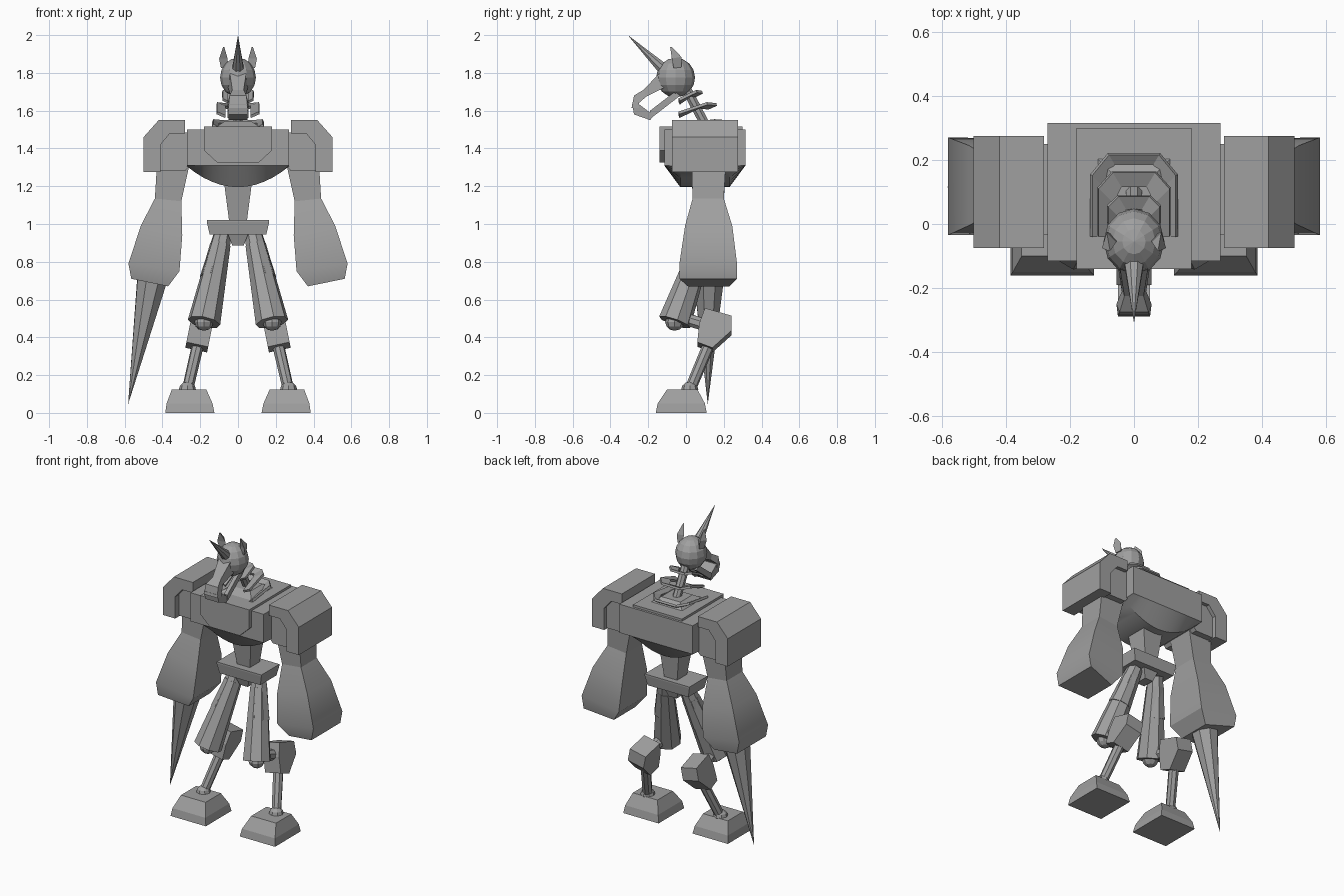
import bpy, bmesh, math
from mathutils import Vector, Matrix

if "Cube" in bpy.data.objects:
    bpy.data.objects.remove(bpy.data.objects["Cube"])

grey = bpy.data.materials.new("mid_grey")
grey.diffuse_color = (0.35, 0.35, 0.35, 1)
grey.use_nodes = True
grey.node_tree.nodes["Principled BSDF"].inputs["Base Color"].default_value = grey.diffuse_color


def finish(name, bm, smooth=False):
    bmesh.ops.recalc_face_normals(bm, faces=bm.faces[:])
    me = bpy.data.meshes.new(name)
    bm.to_mesh(me)
    bm.free()
    me.materials.append(grey)
    ob = bpy.data.objects.new(name, me)
    bpy.context.collection.objects.link(ob)
    if smooth:
        bpy.ops.object.select_all(action='DESELECT')
        ob.select_set(True)
        bpy.context.view_layer.objects.active = ob
        bpy.ops.object.shade_smooth_by_angle(angle=math.radians(30))
    return ob


def loft(name, rings, smooth=False):
    """Closed solid through rings with equal point counts."""
    bm = bmesh.new()
    vs = [[bm.verts.new(p) for p in r] for r in rings]
    n = len(vs[0])
    for a, b in zip(vs, vs[1:]):
        for i in range(n):
            j = (i + 1) % n
            bm.faces.new((a[i], a[j], b[j], b[i]))
    bm.faces.new(vs[0])
    bm.faces.new(vs[-1])
    return finish(name, bm, smooth)


def tube(name, a, b, r0, r1, n=8):
    """Straight tapered rod; r1 = 0 makes a spike."""
    a, b = Vector(a), Vector(b)
    d = b - a
    m = Matrix.Translation((a + b) / 2) @ d.to_track_quat('Z', 'Y').to_matrix().to_4x4()
    bm = bmesh.new()
    bmesh.ops.create_cone(bm, cap_ends=True, segments=n, radius1=r0, radius2=r1,
                          depth=d.length, matrix=m @ Matrix.Rotation(math.pi / n, 4, 'Z'))
    return finish(name, bm)


def ball(name, c, scale, u=12, v=8):
    bm = bmesh.new()
    bmesh.ops.create_uvsphere(bm, u_segments=u, v_segments=v, radius=1,
                              matrix=Matrix.Translation(c) @ Matrix.Diagonal((*scale, 1)))
    return finish(name, bm)


def rect(x0, x1, y0, y1, z):
    return [(x0, y0, z), (x1, y0, z), (x1, y1, z), (x0, y1, z)]


def along_y(name, pts, y0, y1, s=1):
    return loft(name, [[(s * x, y, z) for x, z in pts] for y in (y0, y1)])


def along_x(name, pts, x0, x1):
    return loft(name, [[(x, y, z) for y, z in pts] for x in (x0, x1)])


def collar(name, w, y0, y1, z0, z1, band):
    """U-shaped plate, open at the front and rising to the back."""
    bm = bmesh.new()
    ym = y0 + (y1 - y0) * 0.75
    o = [(-w, y0, z0), (-w, ym, z1), (-w * .6, y1, z1 - .005),
         (w * .6, y1, z1 - .005), (w, ym, z1), (w, y0, z0)]
    i = [(x * (1 - band / w), y - (band if y > y0 else 0), z - .02) for x, y, z in o]
    vo = [bm.verts.new(p) for p in o]
    vi = [bm.verts.new(p) for p in i]
    for k in range(5):
        bm.faces.new((vo[k], vo[k + 1], vi[k + 1], vi[k]))
    ob = finish(name, bm)
    mod = ob.modifiers.new("thickness", 'SOLIDIFY')
    mod.thickness = 0.015


# Torso: box with a rounded belly
rings = []
for k in range(13):
    x = -.27 + .54 * k / 12
    zb = 1.195 + .11 * (x / .27) ** 2
    rings.append([(x, -.115, 1.5), (x, .315, 1.5), (x, .315, 1.31),
                  (x, .23, zb), (x, -.03, zb), (x, -.115, 1.31)])
loft("torso", rings, True)
along_y("chest_block", [(-.18, 1.515), (.18, 1.515), (.18, 1.39),
                        (.11, 1.325), (-.11, 1.325), (-.18, 1.39)], -.14, .3)

# Neck base, collars and neck
loft("neck_base", [rect(-.12, .12, -.03, .21, 1.51), rect(-.07, .07, .03, .16, 1.545)])
collar("base_collar", .13, -.04, .215, 1.53, 1.555, .03)
collar("lower_collar", .11, -.04, .16, 1.595, 1.645, .045)
collar("upper_collar", .08, -.04, .085, 1.665, 1.71, .04)
tube("neck", (0, .115, 1.5), (0, 0, 1.72), .027, .027)

# Head with muzzle, horn and ears
ball("head", (0, -.055, 1.775), (.095, .103, .105))
loft("muzzle", [
    [(-.055, -.10, 1.73), (.055, -.10, 1.73), (.045, -.13, 1.81), (-.045, -.13, 1.81)],
    [(-.038, -.21, 1.675), (.038, -.21, 1.675), (.03, -.225, 1.71), (-.03, -.225, 1.71)],
    [(-.055, -.25, 1.64), (.055, -.25, 1.64), (.045, -.275, 1.68), (-.045, -.275, 1.68)],
    [(-.055, -.25, 1.615), (.055, -.25, 1.615), (.05, -.288, 1.615), (-.05, -.288, 1.615)]])
along_x("chin", [(-.285, 1.635), (-.25, 1.635), (-.19, 1.59), (-.17, 1.575),
                 (-.19, 1.55), (-.275, 1.58)], -.05, .05)
for s, side in ((1, "left"), (-1, "right")):
    along_x("jaw_" + side, [(-.19, 1.60), (-.06, 1.70), (-.03, 1.68), (-.185, 1.56)],
            s * .03, s * .055)
    loft("ear_" + side, [
        [(s * .052, -.05, 1.83), (s * .09, -.065, 1.825), (s * .08, -.025, 1.83)],
        [(s * .055, -.055, 1.875), (s * .1, -.075, 1.875), (s * .085, -.025, 1.885)],
        [(s * .073, -.082, 1.938), (s * .079, -.084, 1.938), (s * .076, -.076, 1.938)]])
tube("horn", (0, -.125, 1.825), (0, -.308, 2.0), .032, 0)

# Waist and pelvis
loft("waist", [rect(-.075, .075, .03, .18, 1.23), rect(-.045, .045, .06, .16, 1.0)])
loft("pelvis", [rect(-.165, .165, .01, .2, 1.02), rect(-.165, .165, .01, .2, 1.01),
                rect(-.15, .15, .02, .19, .945)])
loft("pelvis_front", [rect(-.055, .055, .04, .16, .95), rect(-.03, .03, .06, .14, .885)])

for s, side in ((1, "left"), (-1, "right")):
    # Shoulder shell with a joint block inside
    along_y("shoulder_shell_" + side,
            [(.28, 1.55), (.42, 1.55), (.5, 1.46), (.5, 1.275),
             (.41, 1.275), (.41, 1.42), (.36, 1.48), (.28, 1.48)], -.075, .275, s)
    along_y("shoulder_joint_" + side,
            [(.255, 1.485), (.36, 1.485), (.415, 1.42), (.415, 1.28),
             (.28, 1.28), (.255, 1.31)], -.035, .25, s)

    # Upper arm flowing into a heavy forearm: inner x,z,y0,y1 then outer
    arm = [(.26, 1.30, .03, .21, .43, 1.30, .03, .21),
           (.30, 1.12, .035, .20, .44, 1.135, .035, .20),
           (.295, .94, -.01, .25, .515, .99, -.005, .245),
           (.31, .75, -.03, .265, .58, .79, -.035, .27),
           (.37, .67, .01, .23, .565, .71, -.035, .27)]
    rings = [[(s * a, c, b), (s * e, g, f), (s * e, h, f), (s * a, d, b)]
             for a, b, c, d, e, f, g, h in arm]
    loft("upper_arm_" + side, rings[:2])
    loft("forearm_" + side, rings[1:], True)

    # Thigh: slim upper rod and thicker lower sleeve
    hip, mid, low = [Vector((s * x, y, z)) for x, y, z in
                     ((.08, .105, .95), (.135, .025, .71), (.18, -.06, .48))]
    tube("hip_rod_" + side, hip, mid, .048, .07)
    tube("thigh_" + side, hip.lerp(mid, .25), low, .055, .088)
    ball("thigh_cap_" + side, low, (.05, .05, .045), 8, 6)

    # Knee link and knee block
    tube("knee_link_" + side, (s * .18, -.03, .505), (s * .2, .12, .46), .035, .035)
    prof = [(.1, .54), (.24, .5), (.24, .42), (.14, .33), (.06, .36), (.07, .46)]
    loft("knee_" + side, [[(s * (x - .2 * (z - .4)), y, z + dz) for y, z in prof]
                          for x, dz in ((.15, -.01), (.265, .015))])

    # Shin and ankle
    tube("shin_" + side, (s * .21, .125, .37), (s * .268, .02, .12), .032, .03)
    ball("ankle_" + side, (s * .268, .02, .125), (.045, .045, .04), 8, 6)

    # Foot
    loft("foot_" + side, [rect(s * x0, s * x1, y0, y1, z) for x0, x1, y0, y1, z in
                          ((.125, .385, -.16, .11, 0), (.135, .378, -.15, .1, .05),
                           (.168, .35, -.1, .06, .125))])

# Lance on one arm
tube("lance", (-.455, .12, .705), (-.582, .115, .045), .085, 0)
